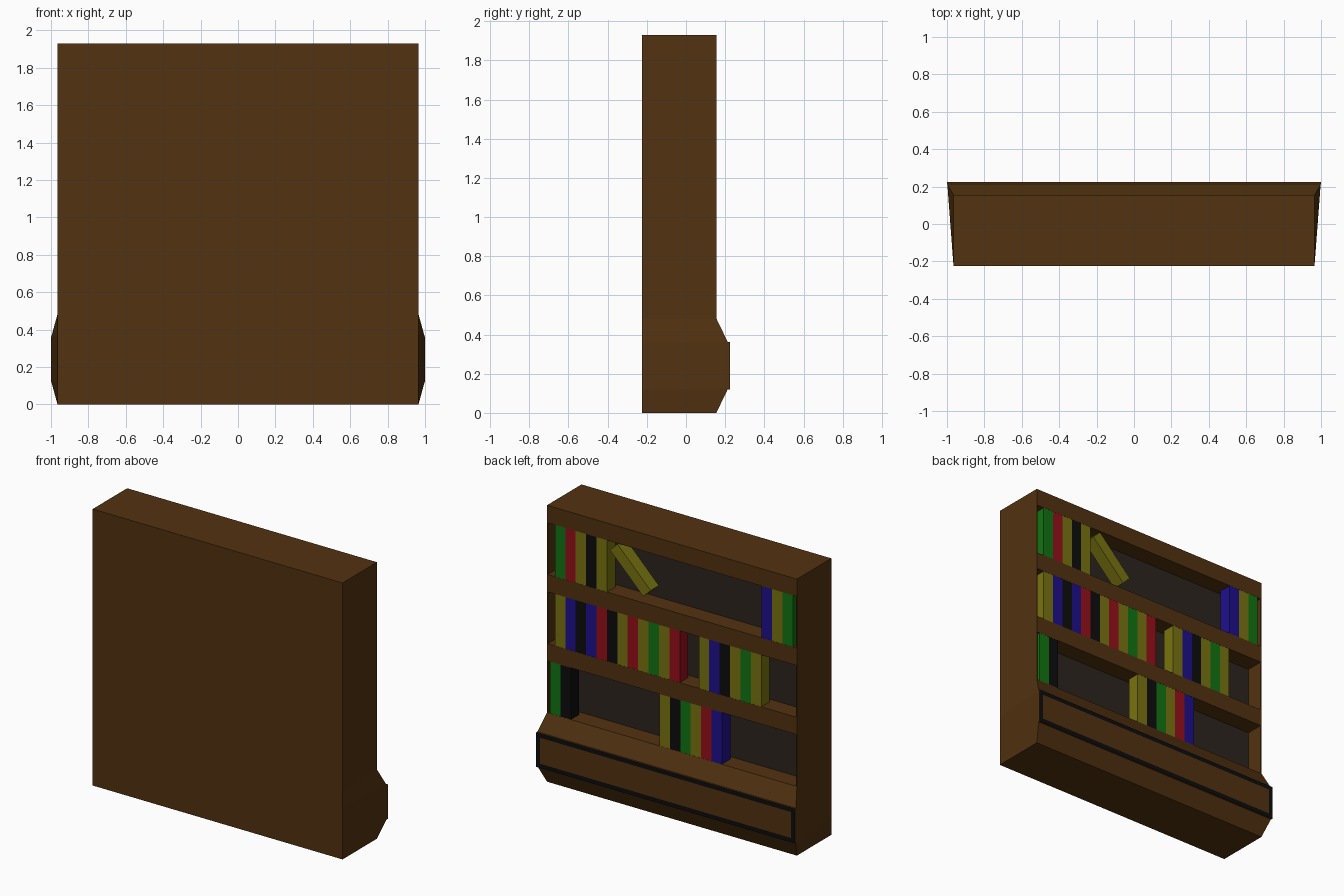
import bpy, bmesh, math
from mathutils import Matrix

if "Cube" in bpy.data.objects:
    bpy.data.objects.remove(bpy.data.objects["Cube"])


def material(name, r, g, b):
    m = bpy.data.materials.new(name)
    m.diffuse_color = (r, g, b, 1)
    m.use_nodes = True
    m.node_tree.nodes["Principled BSDF"].inputs["Base Color"].default_value = m.diffuse_color
    return m


WOOD = material("wood", 0.084, 0.032, 0.005)
PANEL = material("dark_panel", 0.025, 0.018, 0.013)
BLACK = material("black", 0.004, 0.004, 0.004)
COLOURS = {
    "y": material("yellow", 0.188, 0.171, 0.005),
    "g": material("green", 0.006, 0.171, 0.006),
    "b": material("blue", 0.013, 0.005, 0.262),
    "r": material("red", 0.305, 0.005, 0.010),
    "k": BLACK,
}


def finish(name, bm, *mats):
    bmesh.ops.recalc_face_normals(bm, faces=bm.faces[:])
    mesh = bpy.data.meshes.new(name)
    bm.to_mesh(mesh)
    bm.free()
    for m in mats:
        mesh.materials.append(m)
    ob = bpy.data.objects.new(name, mesh)
    bpy.context.collection.objects.link(ob)
    return ob


def box_bm(x, y, z):
    """Box from (min, max) pairs."""
    bm = bmesh.new()
    size = [b - a for a, b in (x, y, z)]
    mid = [(a + b) / 2 for a, b in (x, y, z)]
    bmesh.ops.create_cube(bm, size=1, matrix=Matrix.Translation(mid) @ Matrix.Diagonal((*size, 1)))
    return bm


def open_side(bm):
    """Face looking to +y, where the shelves open."""
    return max(bm.faces, key=lambda f: f.calc_center_median().y)


W, H = 0.965, 1.93
BACK, PANEL_Y, EDGE = -0.225, 0.03, 0.155
T = H / 16            # board thickness
LEVEL = H / 4         # shelf spacing

# Solid rear block whose open-side face is the dark panel behind the books
bm = box_bm((-W, W), (BACK, PANEL_Y), (LEVEL, H))
open_side(bm).material_index = 1
finish("cabinet_back", bm, WOOD, PANEL)

# Shelf boards and top board
for i in (2, 3, 4):
    name = "top_board" if i == 4 else "shelf"
    finish(name, box_bm((-W, W), (PANEL_Y, EDGE), (i * LEVEL - T, i * LEVEL)), WOOD)

# Thin side walls
for s in (-1, 1):
    xs = sorted((s * W, s * (W - 0.006)))
    finish("side_wall", box_bm(xs, (PANEL_Y, EDGE), (LEVEL, H)), WOOD)

# Flared base, lofted through four levels
bm = bmesh.new()
rings = []
for z, x, y in ((0, W, EDGE), (T, 0.998, 0.213), (3 * T, 0.998, 0.213), (LEVEL, W, EDGE)):
    rings.append([bm.verts.new(p) for p in ((W, BACK, z), (x, y, z), (-x, y, z), (-W, BACK, z))])
for lo, hi in zip(rings, rings[1:]):
    for i in range(4):
        j = (i + 1) % 4
        bm.faces.new((lo[i], lo[j], hi[j], hi[i]))
bm.faces.new(rings[0])
bm.faces.new(rings[-1])
finish("flared_base", bm, WOOD)

# Drawer front with black border
bm = box_bm((-1, 1), (0.211, 0.225), (T, 3 * T))
rim = bmesh.ops.inset_region(bm, faces=[open_side(bm)], thickness=0.03, use_even_offset=True)
for f in rim["faces"]:
    f.material_index = 1
finish("drawer_front", bm, WOOD, BLACK)

# Books: (shelf level, starting x, colours running towards -x)
BW, BD, BH = 0.0804, 0.093, LEVEL - T
ROWS = [
    (3, 0.905, "gryky"), (3, -0.692, "byg"),
    (2, 0.905, "ybkbrkyrygyr"), (2, -0.207, "ybkygy"),
    (1, 0.942, "gk"), (1, 0.097, "ykgyrb"),
]
for level, start, colours in ROWS:
    for i, c in enumerate(colours):
        x = start - i * BW
        z = level * LEVEL
        finish("book", box_bm((x - BW, x), (EDGE - BD, EDGE - 0.001), (z, z + BH)), COLOURS[c])

# Leaning book on the upper shelf
bm = box_bm((-BW / 2, BW / 2), (EDGE - BD, EDGE - 0.001), (-BH / 2, BH / 2))
book = finish("leaning_book", bm, COLOURS["y"])
book.location = (0.322, 0, 1.647)
book.rotation_euler = (0, math.radians(45), 0)
